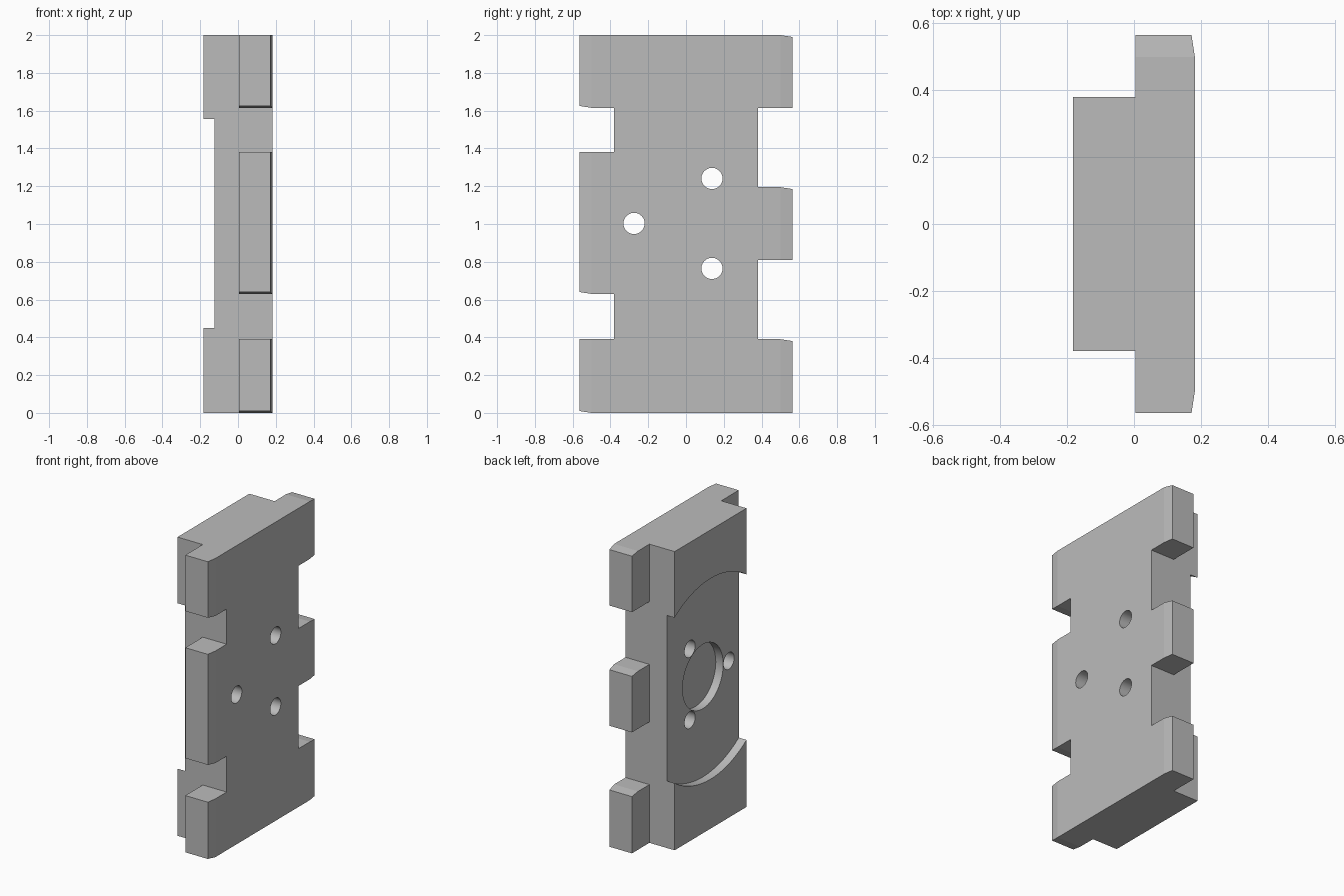
import bpy
import bmesh
import math
from mathutils import Matrix

if "Cube" in bpy.data.objects:
    bpy.data.objects.remove(bpy.data.objects["Cube"])

HALF_T, HALF_W, TAB_W, HEIGHT = 0.182, 0.38, 0.565, 2.0

grey = bpy.data.materials.new("plain_grey")
grey.use_nodes = True
colour = (0.5, 0.5, 0.5, 1)
grey.diffuse_color = colour
grey.node_tree.nodes["Principled BSDF"].inputs["Base Color"].default_value = colour


def make_object(name, bm):
    bmesh.ops.recalc_face_normals(bm, faces=bm.faces)
    mesh = bpy.data.meshes.new(name)
    bm.to_mesh(mesh)
    bm.free()
    mesh.materials.append(grey)
    ob = bpy.data.objects.new(name, mesh)
    bpy.context.collection.objects.link(ob)
    return ob


def loft(name, sections):
    """Solid through rectangles (y, x0, x1, z0, z1)."""
    bm = bmesh.new()
    rings = [[bm.verts.new(p) for p in
              ((x0, y, z0), (x1, y, z0), (x1, y, z1), (x0, y, z1))]
             for y, x0, x1, z0, z1 in sections]
    bm.faces.new(rings[0])
    bm.faces.new(rings[-1])
    for a, b in zip(rings, rings[1:]):
        for i in range(4):
            j = (i + 1) % 4
            bm.faces.new((a[i], a[j], b[j], b[i]))
    return make_object(name, bm)


def disc(name, radius, y, z, x0, x1):
    """Round cutter lying along x."""
    bm = bmesh.new()
    place = Matrix.Translation(((x0 + x1) / 2, y, z)) @ Matrix.Rotation(math.pi / 2, 4, 'Y')
    bmesh.ops.create_cone(bm, cap_ends=True, segments=96, radius1=radius,
                          radius2=radius, depth=x1 - x0, matrix=place)
    ob = make_object(name, bm)
    ob.hide_render = True
    return ob


def combine(target, tool, operation):
    mod = target.modifiers.new(tool.name, 'BOOLEAN')
    mod.operation, mod.solver, mod.object = operation, 'EXACT', tool
    bpy.context.view_layer.objects.active = target
    bpy.ops.object.modifier_apply(modifier=mod.name)
    bpy.data.objects.remove(tool)


# Main slab
plate = loft("mounting_plate", [(s * HALF_W, -HALF_T, HALF_T, 0, HEIGHT) for s in (-1, 1)])

# Side tabs, tapered near the tip on the outer face and on one end
end_tabs = [(0, 0.39), (1.615, HEIGHT)]
for side, middle in ((-1, (0.63, 1.38)), (1, (0.81, 1.195))):
    for z0, z1 in end_tabs + [middle]:
        low, high = (0.01, 0) if side < 0 else (0, 0.01)
        tab = loft("side_tab", [
            (side * 0.3, 0.005, HALF_T, z0, z1),
            (side * 0.5, 0.005, HALF_T, z0, z1),
            (side * TAB_W, 0.005, HALF_T - 0.01, z0 + low, z1 - high)])
        combine(plate, tab, 'UNION')

# Wide round recess and the smaller pocket inside it
combine(plate, disc("wide_recess", 0.672, 0, 1.003, -0.4, -0.125), 'DIFFERENCE')
combine(plate, disc("centre_pocket", 0.215, 0, 1.003, -0.4, -0.07), 'DIFFERENCE')

# Three through holes on a circle
for k in range(3):
    a = math.pi + k * math.tau / 3
    hole = disc("bolt_hole", 0.056, 0.275 * math.cos(a), 1.003 + 0.275 * math.sin(a), -0.4, 0.4)
    combine(plate, hole, 'DIFFERENCE')

# Smooth the round walls only
bpy.ops.object.select_all(action='DESELECT')
plate.select_set(True)
bpy.context.view_layer.objects.active = plate
bpy.ops.object.shade_smooth_by_angle(angle=math.radians(6))
